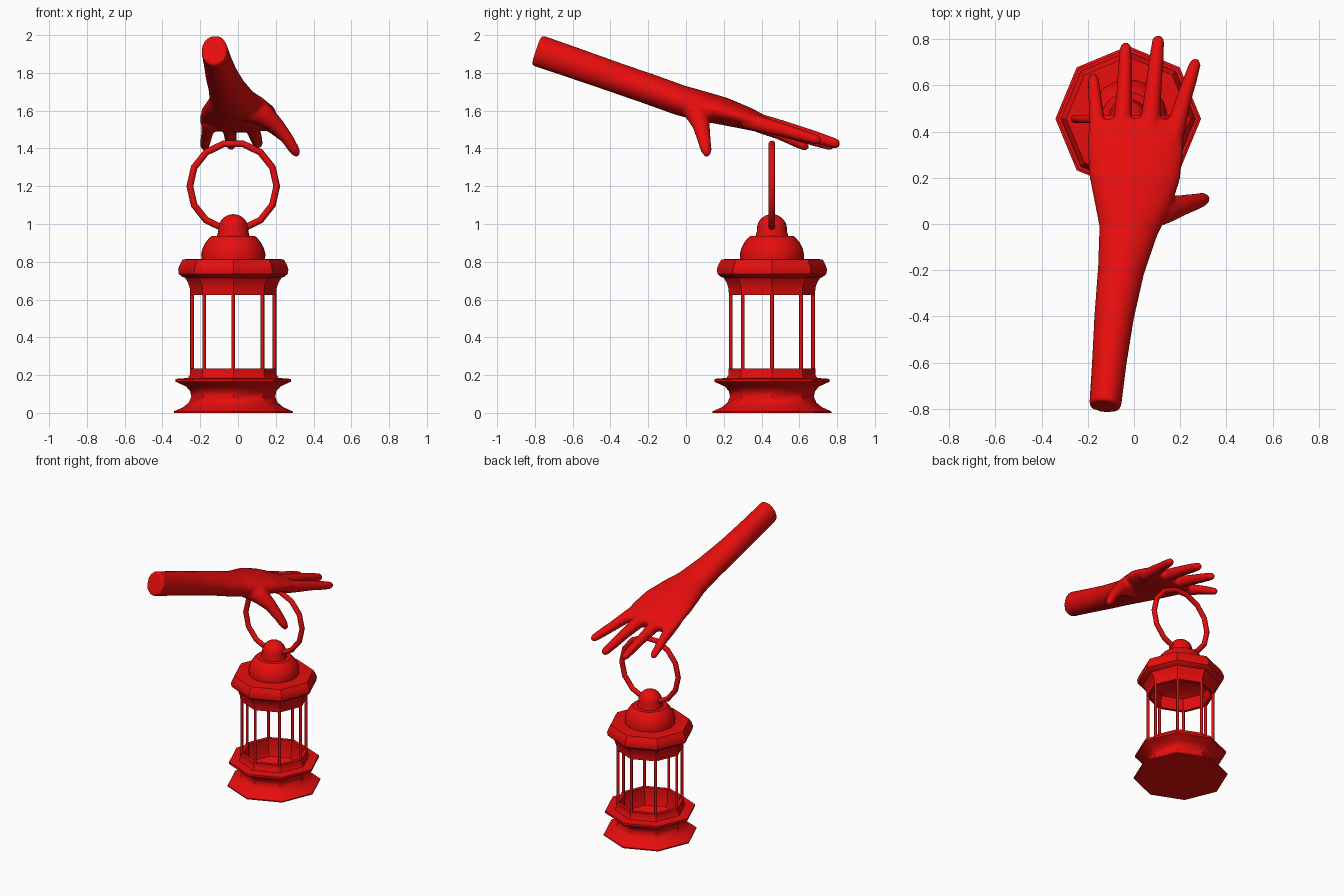
import bpy, bmesh, math
from mathutils import Vector

if "Cube" in bpy.data.objects:
    bpy.data.objects.remove(bpy.data.objects["Cube"])

red = bpy.data.materials.new("red")
red.diffuse_color = (0.8, 0.004, 0.004, 1)
red.use_nodes = True
red.node_tree.nodes["Principled BSDF"].inputs["Base Color"].default_value = red.diffuse_color
CX, CY = -0.025, 0.455          # lantern axis


def finish(name, bm, angle=35):
    bmesh.ops.remove_doubles(bm, verts=bm.verts, dist=1e-5)
    bmesh.ops.recalc_face_normals(bm, faces=bm.faces)
    me = bpy.data.meshes.new(name)
    bm.to_mesh(me)
    bm.free()
    me.materials.append(red)
    ob = bpy.data.objects.new(name, me)
    bpy.context.collection.objects.link(ob)
    smooth(ob, angle)
    return ob


def smooth(ob, angle):
    bpy.ops.object.select_all(action='DESELECT')
    ob.select_set(True)
    bpy.context.view_layer.objects.active = ob
    bpy.ops.object.shade_smooth_by_angle(angle=math.radians(angle))


def loft(bm, rings, caps=False):
    loops = [[bm.verts.new(p) for p in ring] for ring in rings]
    n = len(loops[0])
    for a, b in zip(loops, loops[1:]):
        for i in range(n):
            j = (i + 1) % n
            bm.faces.new((a[i], a[j], b[j], b[i]))
    if caps:
        bm.faces.new(loops[0])
        bm.faces.new(loops[-1])


def lathe(name, profile, sides):
    bm = bmesh.new()
    rings = [[(CX + r * math.cos(math.tau * i / sides),
               CY + r * math.sin(math.tau * i / sides), z) for i in range(sides)]
             for r, z in profile]
    loft(bm, rings)
    return finish(name, bm)


def limb(bm, stations, sides=20):
    """Tapered tube; each station is x, y, z, half width, half thickness."""
    pts = [Vector(s[:3]) for s in stations]
    rings = []
    for i, s in enumerate(stations):
        t = (pts[min(i + 1, len(pts) - 1)] - pts[max(i - 1, 0)]).normalized()
        side = t.cross(Vector((0, 0, 1))).normalized()
        up = side.cross(t)
        rings.append([pts[i] + side * s[3] * math.cos(a) + up * s[4] * math.sin(a)
                      for a in (math.tau * k / sides for k in range(sides))])
    loft(bm, rings, True)


# Lantern base: flared foot, waist, rim and hollow cup
lathe("lantern_base", [
    (0.0001, 0), (0.315, 0), (0.315, 0.008), (0.265, 0.03), (0.235, 0.055),
    (0.222, 0.085), (0.228, 0.115), (0.25, 0.14), (0.305, 0.165), (0.305, 0.18),
    (0.24, 0.185), (0.23, 0.2), (0.23, 0.235), (0.205, 0.235), (0.205, 0.15),
    (0.19, 0.11), (0.15, 0.09), (0.0001, 0.085)], 8)

# Posts on the eight corners
bm = bmesh.new()
for k in range(8):
    a = math.tau * k / 8
    x, y = CX + 0.218 * math.cos(a), CY + 0.218 * math.sin(a)
    loft(bm, [[(x + 0.01 * math.cos(b), y + 0.01 * math.sin(b), z)
               for b in (math.tau * i / 8 for i in range(8))] for z in (0.2, 0.66)], True)
finish("lantern_posts", bm, 50)

# Roof collar, hollow from below
lathe("lantern_roof", [
    (0.0001, 0.74), (0.15, 0.735), (0.195, 0.71), (0.205, 0.67), (0.205, 0.625),
    (0.228, 0.625), (0.23, 0.66), (0.24, 0.69), (0.255, 0.715), (0.27, 0.72),
    (0.288, 0.735), (0.292, 0.76), (0.283, 0.785), (0.268, 0.812),
    (0.24, 0.815), (0.0001, 0.815)], 8)

# Stepped round dome and top knob
lathe("roof_dome", [
    (0.168, 0.81), (0.17, 0.84), (0.163, 0.87), (0.148, 0.9), (0.128, 0.925),
    (0.115, 0.936), (0.0001, 0.936)], 28)
lathe("roof_knob", [(0.088, 0.93), (0.08, 0.96)] + [
    (0.08 * math.cos(a) + 0.0001, 0.972 + 0.08 * math.sin(a))
    for a in (math.pi / 2 * i / 7 for i in range(1, 8))], 24)

# Carrying ring
bm = bmesh.new()
rings = []
for i in range(15):
    a = math.tau * i / 14
    rings.append([(CX + (0.23 + 0.018 * math.cos(b)) * math.cos(a),
                   CY + 0.018 * math.sin(b),
                   1.2 + (0.23 + 0.018 * math.cos(b)) * math.sin(a))
                  for b in (math.tau * j / 10 for j in range(10))])
loft(bm, rings)
finish("carrying_ring", bm, 50)

# Forearm and palm
bm = bmesh.new()
limb(bm, [(-0.125, -0.79, 1.92, 0.069, 0.085), (-0.107, -0.6, 1.855, 0.075, 0.083),
          (-0.086, -0.4, 1.785, 0.086, 0.081), (-0.056, -0.2, 1.716, 0.101, 0.081),
          (-0.025, -0.03, 1.655, 0.127, 0.081), (-0.008, 0.08, 1.625, 0.165, 0.08),
          (0.002, 0.2, 1.597, 0.197, 0.073), (0.007, 0.32, 1.56, 0.208, 0.06),
          (0.007, 0.4, 1.532, 0.206, 0.048), (0.007, 0.45, 1.515, 0.19, 0.034)], 32)

# Fingers: base, knuckle and tip of each
fingers = [
    ((-0.15, 0.33, 1.545), (-0.165, 0.5, 1.475), (-0.176, 0.63, 1.41), 0.036),
    ((-0.055, 0.33, 1.555), (-0.042, 0.58, 1.475), (-0.036, 0.765, 1.415), 0.039),
    ((0.06, 0.33, 1.555), (0.085, 0.6, 1.485), (0.105, 0.795, 1.425), 0.041),
    ((0.155, 0.31, 1.55), (0.215, 0.54, 1.49), (0.265, 0.695, 1.445), 0.039)]
for base, mid, tip, r in fingers:
    b, m, t = map(Vector, (base, mid, tip))
    end = t + (t - m).normalized() * 0.02
    rows = [(b, 1.15), (b.lerp(m, 0.55), 1.03), (m, 0.87), (m.lerp(t, 0.5), 0.8),
            (t, 0.66), (end, 0.35)]
    limb(bm, [(*p, r * k, r * k) for p, k in rows], 16)

# Thumb
limb(bm, [(0.06, 0.05, 1.615, 0.075, 0.075), (0.14, 0.065, 1.575, 0.062, 0.06),
          (0.205, 0.08, 1.52, 0.046, 0.042), (0.262, 0.095, 1.45, 0.037, 0.033),
          (0.3, 0.107, 1.39, 0.03, 0.028), (0.317, 0.113, 1.36, 0.015, 0.015)], 16)
hand = finish("arm_and_hand", bm)

# Fuse into one soft skin
mod = hand.modifiers.new("fuse", 'REMESH')
mod.mode = 'VOXEL'
mod.voxel_size = 0.009
mod.use_smooth_shade = True
soft = hand.modifiers.new("soften", 'SMOOTH')
soft.factor = 0.5
soft.iterations = 8
bpy.context.view_layer.objects.active = hand
for name in ("fuse", "soften"):
    bpy.ops.object.modifier_apply(modifier=name)
smooth(hand, 50)
